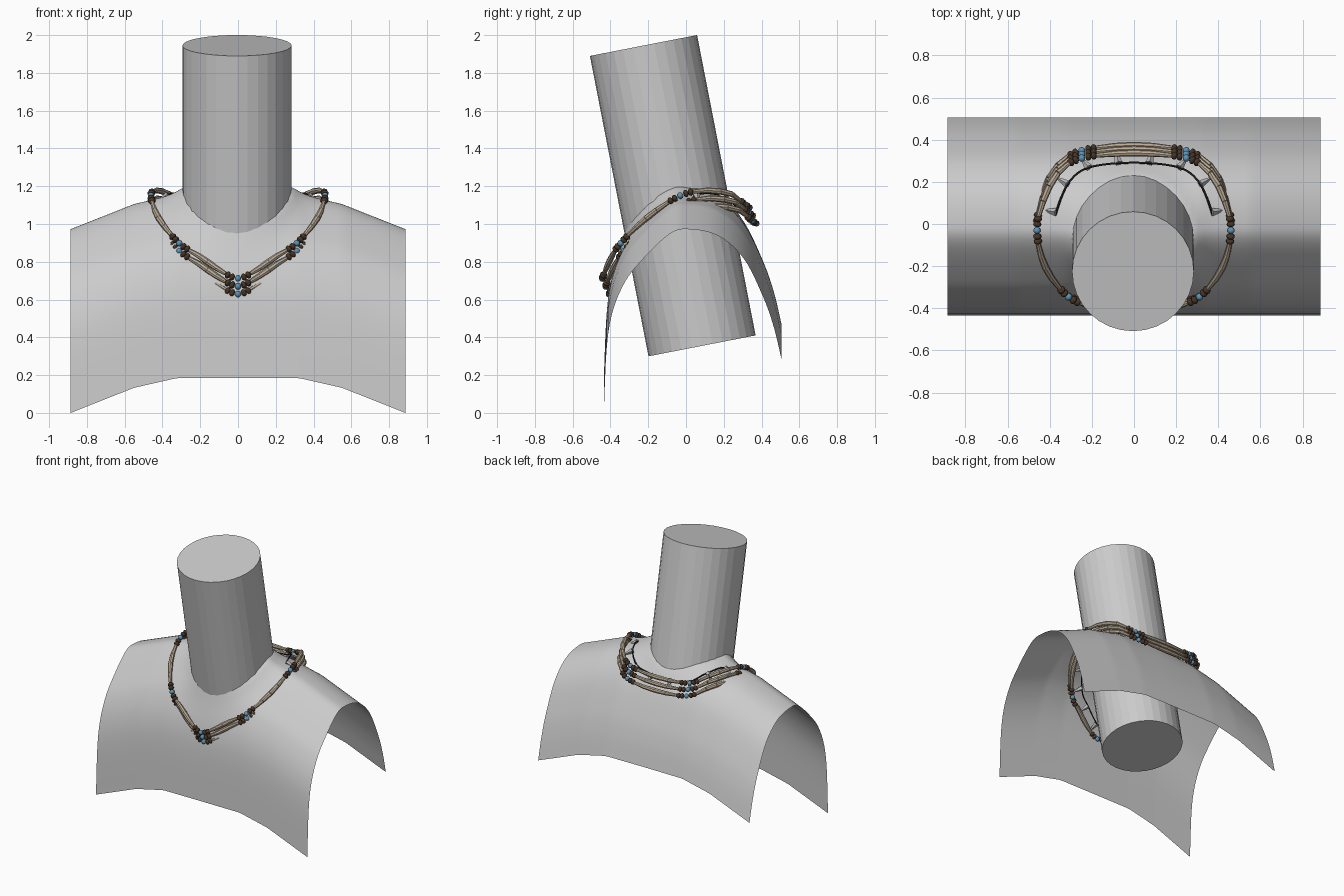
import bpy, bmesh, math
from mathutils import Vector, Matrix

cube = bpy.data.objects.get("Cube")
if cube:
    bpy.data.objects.remove(cube)


def material(name, rgb):
    m = bpy.data.materials.new(name)
    m.use_nodes = True
    m.diffuse_color = (*rgb, 1)
    m.node_tree.nodes["Principled BSDF"].inputs["Base Color"].default_value = (*rgb, 1)
    return m


GREY = material("display grey", (0.6, 0.6, 0.6))
BONE = material("bone", (0.5, 0.41, 0.3))
BROWN = material("dark brown", (0.06, 0.035, 0.02))
BLUE = material("blue", (0.11, 0.29, 0.46))
SILVER = material("tooth grey", (0.5, 0.5, 0.5))
BLACK = material("cord black", (0.015, 0.013, 0.012))


def finish(bm, name, mat, smooth=None):
    me = bpy.data.meshes.new(name)
    bmesh.ops.recalc_face_normals(bm, faces=bm.faces)
    bm.to_mesh(me)
    bm.free()
    ob = bpy.data.objects.new(name, me)
    bpy.context.collection.objects.link(ob)
    me.materials.append(mat)
    if smooth:
        bpy.ops.object.select_all(action="DESELECT")
        ob.select_set(True)
        bpy.context.view_layer.objects.active = ob
        bpy.ops.object.shade_smooth_by_angle(angle=math.radians(smooth))
    return ob


def spline(pts, steps, closed=False):
    """Smooth curve through the points."""
    pts = [Vector(p) for p in pts]
    n = len(pts)
    get = (lambda i: pts[i % n]) if closed else (lambda i: pts[max(0, min(n - 1, i))])
    out = []
    for i in range(n if closed else n - 1):
        a, b, c, d = (get(i + k) for k in (-1, 0, 1, 2))
        for s in range(steps):
            t = s / steps
            out.append(0.5 * (2 * b + (c - a) * t + (2 * a - 5 * b + 4 * c - d) * t * t
                              + (3 * b - a - 3 * c + d) * t ** 3))
    if not closed:
        out.append(pts[-1])
    return out


def add_cone(bm, a, b, r1, r2, sides):
    rot = (b - a).to_track_quat("Z", "Y").to_matrix().to_4x4()
    bmesh.ops.create_cone(bm, cap_ends=True, segments=sides, radius1=r1, radius2=r2,
                          depth=(b - a).length, matrix=Matrix.Translation((a + b) / 2) @ rot)


# Neck: tilted plain cylinder
NECK_R = 0.289
bm = bmesh.new()
add_cone(bm, Vector((-0.005, 0.085, 0.355)), Vector((-0.005, -0.225, 1.945)), NECK_R, NECK_R, 32)
finish(bm, "neck", GREY)

# Shoulders: arched sheet with a small collar rising to the neck
PROFILE = [(-.435, 0), (-.42, .34), (-.39, .53), (-.33, .68), (-.25, .79), (-.09, .945),
           (.02, .972), (.175, .935), (.307, .815), (.41, .61), (.466, .45), (.505, .286)]
ARCH = [(0, .185), (.32, .185), (.55, .133), (.886, 0)]
CELLS = 64


def arch(x):
    for (x0, z0), (x1, z1) in zip(ARCH, ARCH[1:]):
        if abs(x) <= x1 + 1e-6:
            return z0 + (z1 - z0) * (abs(x) - x0) / (x1 - x0)
    return 0


def neck_gap(x, y, z):
    axis_y = 0.085 - 0.195 * (z - 0.355)
    return math.hypot(x, (y - axis_y) * 0.98) - NECK_R


bm = bmesh.new()
rows = []
for p in spline([(y, z, 0) for y, z in PROFILE], 6):
    row = []
    for i in range(CELLS + 1):
        x = 0.886 * (2 * i / CELLS - 1)
        y, z = p.x, p.y + arch(x)
        rise = 0.035 + 0.07 * max(0, -y / 0.33)
        z += rise * math.exp(-max(0, neck_gap(x, y, z)) / 0.045)
        row.append(bm.verts.new((x, y, z)))
    rows.append(row)
for r0, r1 in zip(rows, rows[1:]):
    for i in range(CELLS):
        bm.faces.new((r0[i], r0[i + 1], r1[i + 1], r1[i]))
hidden = [v for v in bm.verts if neck_gap(*v.co) < -0.06]
bmesh.ops.delete(bm, geom=hidden, context="VERTS")
finish(bm, "shoulders", GREY, 60)

# Necklace path: one half from front to back, then mirrored
HALF = [(0, -.425, .67), (.09, -.41, .71), (.2, -.375, .785), (.315, -.325, .86),
        (.42, -.19, .99), (.46, -.03, 1.10), (.44, .1, 1.135), (.37, .25, 1.12),
        (.25, .33, 1.06), (0, .355, 1.045)]
LOOP = HALF + [(-x, y, z) for x, y, z in HALF[-2:0:-1]]


class Path:
    def __init__(self, pts):
        self.pts = spline(pts, 12, True)
        self.pts.append(self.pts[0])
        self.at_len = [0]
        for a, b in zip(self.pts, self.pts[1:]):
            self.at_len.append(self.at_len[-1] + (b - a).length)
        self.length = self.at_len[-1]

    def at(self, s):
        s %= self.length
        for i in range(len(self.pts) - 1):
            if s <= self.at_len[i + 1]:
                t = (s - self.at_len[i]) / (self.at_len[i + 1] - self.at_len[i])
                return self.pts[i].lerp(self.pts[i + 1], t)
        return self.pts[-1]


def add_bead(bm, path, s, r, flat):
    rot = (path.at(s + .01) - path.at(s - .01)).to_track_quat("Z", "Y").to_matrix().to_4x4()
    mat = Matrix.Translation(path.at(s)) @ rot @ Matrix.Diagonal((1, 1, flat, 1))
    bmesh.ops.create_uvsphere(bm, u_segments=10, v_segments=6, radius=r, matrix=mat)


# Three strands: blue beads, brown pairs either side, long bone tubes between
blue, brown, bone = bmesh.new(), bmesh.new(), bmesh.new()
for k in (-1, 0, 1):
    path = Path([(x, y + .018 * k, z - .042 * k) for x, y, z in LOOP])
    half = path.length / 2
    stops = [f * half for f in (0, .25, .54, .835)]
    stops += [path.length - s for s in stops[:0:-1]]
    for s, e in zip(stops, stops[1:] + [path.length]):
        add_bead(blue, path, s, .018, .9)
        for d in (.032, .058):
            add_bead(brown, path, s + d, .02, .7)
            add_bead(brown, path, e - d, .02, .7)
        s, e = s + .072, e - .072
        knots = [path.at(s + (e - s) * i / 4) for i in range(5)]
        radii = (.011, .015, .017, .015, .011)
        for i in range(4):
            add_cone(bone, knots[i], knots[i + 1], radii[i], radii[i + 1], 8)
finish(blue, "blue_beads", BLUE, 60)
finish(brown, "brown_beads", BROWN, 60)
finish(bone, "bone_tubes", BONE, 40)

# Inner cord
cord = Path([(x * .82, y * .82, z + .025 * (y > 0)) for x, y, z in LOOP])
curve = bpy.data.curves.new("cord", "CURVE")
curve.dimensions = "3D"
curve.bevel_depth = 0.005
curve.bevel_resolution = 1
line = curve.splines.new("POLY")
line.points.add(len(cord.pts) - 2)
for pt, co in zip(line.points, cord.pts):
    pt.co = (*co, 1)
line.use_cyclic_u = True
curve.materials.append(BLACK)
bpy.context.collection.objects.link(bpy.data.objects.new("cord", curve))

# Pointed teeth hanging outward from the cord
teeth = bmesh.new()
COUNT = 18
for i in range(COUNT):
    root = cord.at(cord.length * (i + .5) / COUNT)
    out = Vector((root.x, root.y, 0)).normalized()
    tip = root + out * .065 - Vector((0, 0, .035))
    add_cone(teeth, root, tip, .02, .003, 5)
finish(teeth, "teeth", SILVER)
